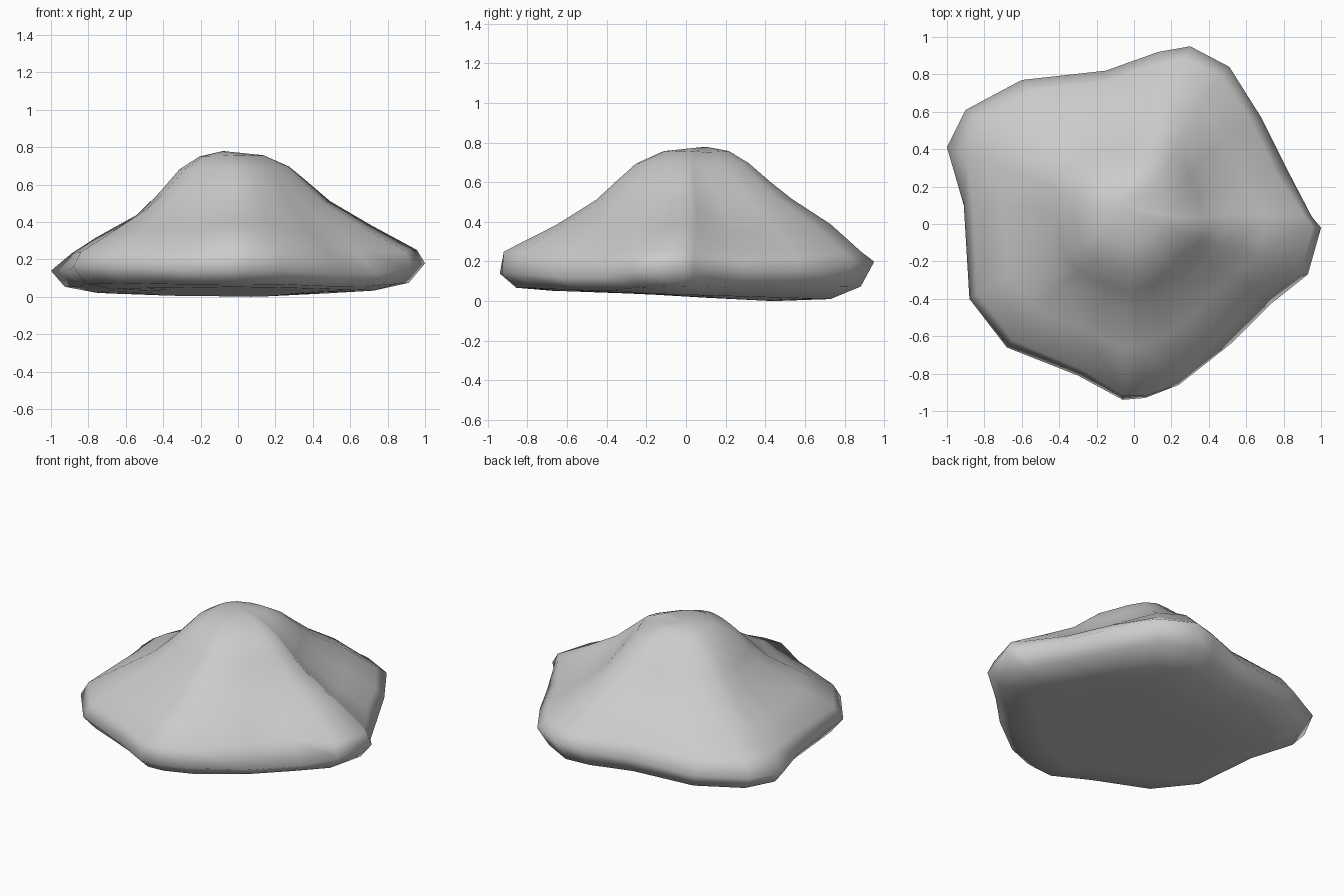
import bpy, bmesh, math

# Plan outline: x, y, ridge weight (+ lobe, - hollow), top rim reach, widest height
OUTLINE = [
    (1.00, -0.02, 0.8, 0.96, 0.18), (0.95, 0.04, 0.65, 0.96, 0.18),
    (0.82, 0.29, 0.2, 0.93, 0.17), (0.68, 0.57, 0.4, 0.94, 0.18),
    (0.51, 0.84, 0.8, 0.93, 0.20), (0.30, 0.95, 0.85, 0.92, 0.20),
    (0.13, 0.92, 0.5, 0.92, 0.18), (-0.15, 0.82, 0.2, 0.92, 0.16),
    (-0.60, 0.77, 0.1, 0.92, 0.15), (-0.90, 0.61, 0.0, 0.90, 0.15),
    (-1.00, 0.41, -0.1, 0.88, 0.14), (-0.91, 0.10, 0.1, 0.94, 0.14),
    (-0.88, -0.40, 0.3, 0.95, 0.16), (-0.68, -0.66, 0.4, 0.95, 0.16),
    (-0.30, -0.81, 0.5, 0.96, 0.14), (-0.06, -0.94, 0.7, 0.98, 0.14),
    (0.06, -0.93, 0.8, 0.99, 0.14), (0.24, -0.86, 0.85, 0.97, 0.14),
    (0.53, -0.63, 0.7, 0.91, 0.12), (0.74, -0.42, 0.55, 0.87, 0.12),
    (0.93, -0.27, 0.65, 0.96, 0.16),
]
PEAK = (-0.08, 0.10, 0.78)
# Slope from the summit: reach, height, ridge effect, roundness, shift to front right
SLOPE = [(0.18, 0.75, 0.01, 0.8, 0.04), (0.31, 0.68, 0.02, 0.7, 0.05),
         (0.42, 0.56, 0.055, 0.5, 0.04), (0.53, 0.445, 0.085, 0.3, 0.02),
         (0.74, 0.325, 0.075, 0.1, 0.0)]

bm = bmesh.new()
rings = []


def ring(points):
    rings.append([bm.verts.new(p) for p in points])


def toward(o, t, z, rnd=0.0, shift=0.0):
    dx, dy = o[0] - PEAK[0], o[1] - PEAK[1]
    s = t * (1 - rnd + rnd * 0.95 / math.hypot(dx, dy))
    return (PEAK[0] + dx * s + shift, PEAK[1] + dy * s - shift, z)


# Upper slope, rim and slightly tilted underside
for t, z, k, rnd, shift in SLOPE:
    ring([toward(o, t, z + k * o[2], rnd, shift) for o in OUTLINE])
ring([toward(o, o[3], 0.235 + 0.02 * o[2]) for o in OUTLINE])
ring([toward(o, 1.0, o[4]) for o in OUTLINE])
ring([toward(o, 0.92, 0.42 * o[4] - 0.01 * o[1]) for o in OUTLINE])
ring([toward(o, 0.74, 0.032 - 0.022 * o[1]) for o in OUTLINE])
ring([toward(o, 0.40, 0.022 - 0.022 * o[1]) for o in OUTLINE])

n = len(OUTLINE)
for a, b in zip(rings, rings[1:]):
    for i in range(n):
        j = (i + 1) % n
        bm.faces.new((a[i], b[i], b[j], a[j]))
top = bm.verts.new(PEAK)
base = bm.verts.new((PEAK[0], PEAK[1], 0.018))
for i in range(n):
    j = (i + 1) % n
    bm.faces.new((top, rings[0][i], rings[0][j]))
    bm.faces.new((base, rings[-1][j], rings[-1][i]))
bmesh.ops.recalc_face_normals(bm, faces=bm.faces)

# Rest the lowest point on the ground
low = min(v.co.z for v in bm.verts)
bmesh.ops.translate(bm, verts=bm.verts, vec=(0, 0, -low))

mesh = bpy.data.meshes.new("rock")
bm.to_mesh(mesh)
bm.free()
for p in mesh.polygons:
    p.use_smooth = True
rock = bpy.data.objects.new("rock", mesh)
bpy.context.collection.objects.link(rock)
